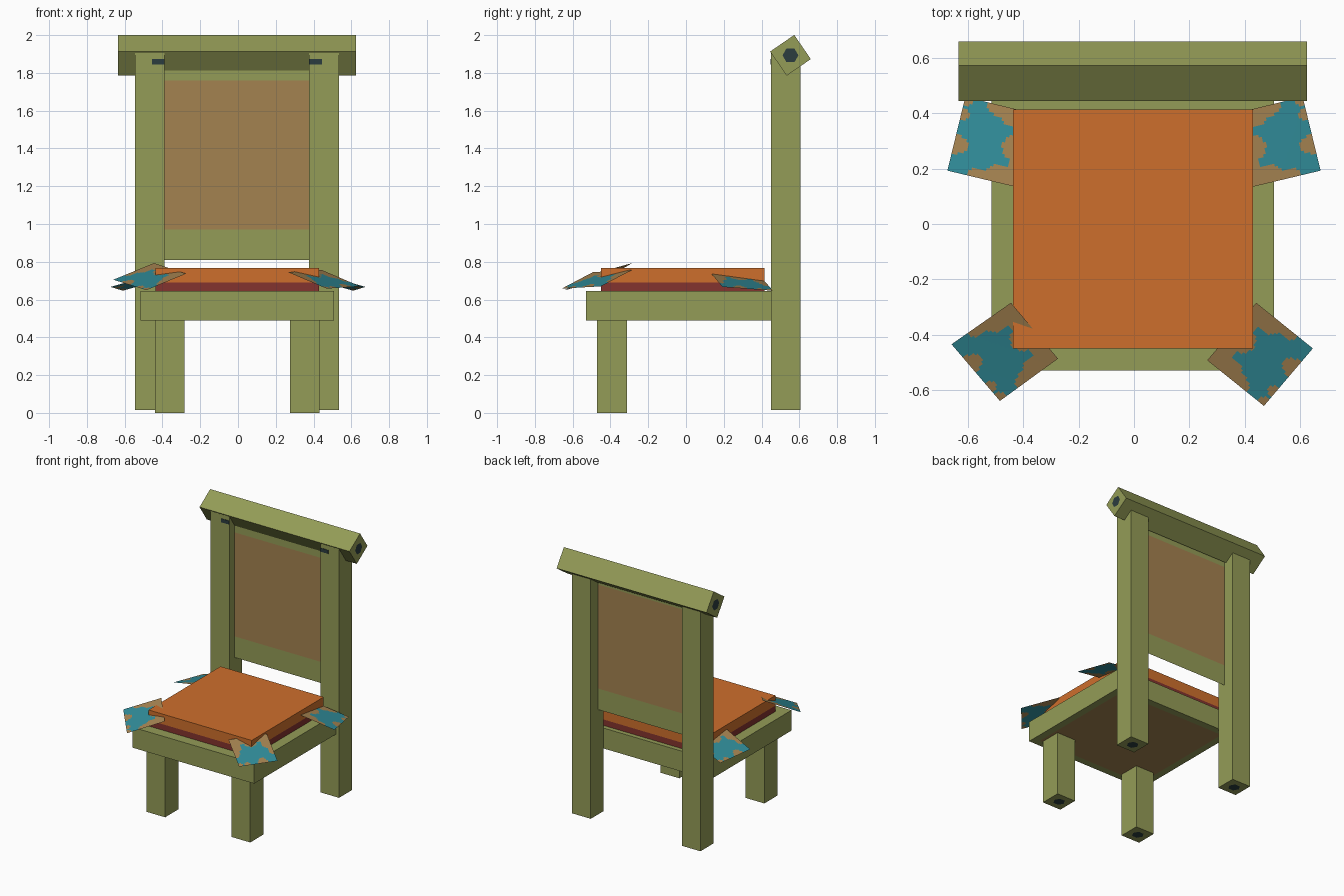
import bpy, bmesh, math
from mathutils import Vector, Matrix

if "Cube" in bpy.data.objects:
    bpy.data.objects.remove(bpy.data.objects["Cube"])


def srgb(r, g, b):
    def lin(c):
        c /= 255
        return c / 12.92 if c <= 0.04045 else ((c + 0.055) / 1.055) ** 2.4
    return (lin(r), lin(g), lin(b), 1)


def material(name, *rgb):
    m = bpy.data.materials.new(name)
    m.diffuse_color = srgb(*rgb)
    m.use_nodes = True
    m.node_tree.nodes["Principled BSDF"].inputs["Base Color"].default_value = m.diffuse_color
    return m


olive = material("olive_wood", 148, 156, 87)
orange = material("orange_fabric", 206, 111, 44)
maroon = material("maroon_fabric", 132, 51, 46)
tan = material("tan_cloth", 164, 130, 80)
teal = material("teal_cloth", 48, 139, 152)
dark = material("dark_end_grain", 43, 60, 62)


def finish(bm, name, mats):
    me = bpy.data.meshes.new(name)
    bm.to_mesh(me)
    bm.free()
    for m in mats:
        me.materials.append(m)
    ob = bpy.data.objects.new(name, me)
    bpy.context.collection.objects.link(ob)
    return ob


def box_mesh(x0, x1, y0, y1, z0, z1):
    bm = bmesh.new()
    size = Matrix.Diagonal((x1 - x0, y1 - y0, z1 - z0, 1))
    mid = Matrix.Translation(((x0 + x1) / 2, (y0 + y1) / 2, (z0 + z1) / 2))
    bmesh.ops.create_cube(bm, size=1, matrix=mid @ size)
    return bm


def box(name, *dims, mat=olive):
    return finish(box_mesh(*dims), name, [mat])


def cut_at_height(bm, z):
    geom = bm.verts[:] + bm.edges[:] + bm.faces[:]
    bmesh.ops.bisect_plane(bm, geom=geom, plane_co=(0, 0, z), plane_no=(0, 0, 1))


def hex_plate(name, center, normal, radius=0.042):
    bm = bmesh.new()
    rot = Vector((0, 0, 1)).rotation_difference(Vector(normal)).to_matrix().to_4x4()
    bmesh.ops.create_circle(bm, cap_ends=True, segments=6, radius=radius,
                            matrix=Matrix.Translation(center) @ rot)
    finish(bm, name, [dark])


# Back posts and front legs, with dark hexagons on their feet
for side, bx, fx in (("left", -0.545, -0.44), ("right", 0.377, 0.275)):
    box("back_post_" + side, bx, bx + 0.157, 0.45, 0.605, 0.015, 1.905)
    box("front_leg_" + side, fx, fx + 0.157, -0.47, -0.312, 0, 0.5)
    hex_plate("back_foot_mark_" + side, (bx + 0.078, 0.527, 0.013), (0, 0, -1))
    hex_plate("front_foot_mark_" + side, (fx + 0.078, -0.39, -0.001), (0, 0, -1))

# Small dark marks at the inner top of the posts
for side, x0 in (("left", -0.455), ("right", 0.377)):
    box("post_mark_" + side, x0, x0 + 0.067, 0.447, 0.451, 1.845, 1.873, mat=dark)

# Top rail, turned about its long axis
rail_center = Vector((-0.005, 0.553, 1.893))
rail = box("top_rail", -0.63, 0.63, -0.0775, 0.0775, -0.0775, 0.0775)
rail.data.transform(Matrix.Translation(rail_center) @ Matrix.Rotation(math.radians(34.5), 4, 'X'))
for s, side in ((-1, "left"), (1, "right")):
    hex_plate("rail_end_mark_" + side, rail_center + Vector((s * 0.632, 0, 0)), (s, 0, 0))

# Thin back panel with a tan middle band
bm = bmesh.new()
bm.faces.new([bm.verts.new(c) for c in ((-0.4, 0.515, 0.81), (0.39, 0.515, 0.81),
                                        (0.39, 0.515, 1.85), (-0.4, 0.515, 1.85))])
for z in (0.97, 1.76):
    cut_at_height(bm, z)
for f in bm.faces:
    f.material_index = int(0.97 < f.calc_center_median().z < 1.76)
finish(bm, "back_panel", [olive, tan])

# Seat frame with a tan inset underneath
bm = box_mesh(-0.515, 0.507, -0.53, 0.45, 0.49, 0.645)
bm.normal_update()
bottom = min(bm.faces, key=lambda f: f.calc_center_median().z)
bmesh.ops.inset_region(bm, faces=[bottom], thickness=0.075)
bottom.material_index = 1
finish(bm, "seat_frame", [olive, tan])

# Cushion, maroon along the lower part
bm = box_mesh(-0.437, 0.43, -0.45, 0.415, 0.645, 0.767)
cut_at_height(bm, 0.69)
for f in bm.faces:
    f.material_index = int(f.calc_center_median().z < 0.69)
finish(bm, "cushion", [orange, maroon])

# Blotches on the corner cloths: (u outward, v along the outer edge, radius)
BLOTS = [(0.6, 0, 0.13), (0.32, 0.04, 0.2), (1, 0.36, 0.14), (0.9, 0.37, 0.09),
         (1, 1, 0.13), (0.97, 0.78, 0.08), (0.55, 1, 0.14), (0.3, 0.95, 0.2),
         (0.2, 0.5, 0.17)]


def is_tan(u, v):
    return u < 0.24 or any(math.hypot(u - a, v - b) < r for a, b, r in BLOTS)


def corner_cloth(name, inner0, inner1, outer1, outer0, n=26):
    a, b, c, d = (Vector(p) for p in (inner0, inner1, outer1, outer0))
    bm = bmesh.new()
    grid = [[bm.verts.new(a.lerp(d, i / n).lerp(b.lerp(c, i / n), j / n))
             for j in range(n + 1)] for i in range(n + 1)]
    for i in range(n):
        for j in range(n):
            f = bm.faces.new((grid[i][j], grid[i + 1][j], grid[i + 1][j + 1], grid[i][j + 1]))
            f.material_index = int(is_tan((i + 0.5) / n, (j + 0.5) / n))
    # Face the cloth upward
    bm.normal_update()
    if bm.faces[:][0].normal.z < 0:
        bmesh.ops.reverse_faces(bm, faces=bm.faces[:])
    finish(bm, name, [teal, tan])


corner_cloth("front_left_cloth", (-0.445, -0.285, 0.793), (-0.275, -0.487, 0.737),
             (-0.485, -0.64, 0.65), (-0.66, -0.435, 0.705))
corner_cloth("front_right_cloth", (0.442, -0.285, 0.757), (0.265, -0.493, 0.745),
             (0.47, -0.658, 0.658), (0.647, -0.45, 0.67))
for s, side in ((-1, "left"), (1, "right")):
    corner_cloth("back_%s_cloth" % side, (s * 0.41, 0.13, 0.742), (s * 0.345, 0.395, 0.722),
                 (s * 0.61, 0.46, 0.647), (s * 0.675, 0.193, 0.667))
